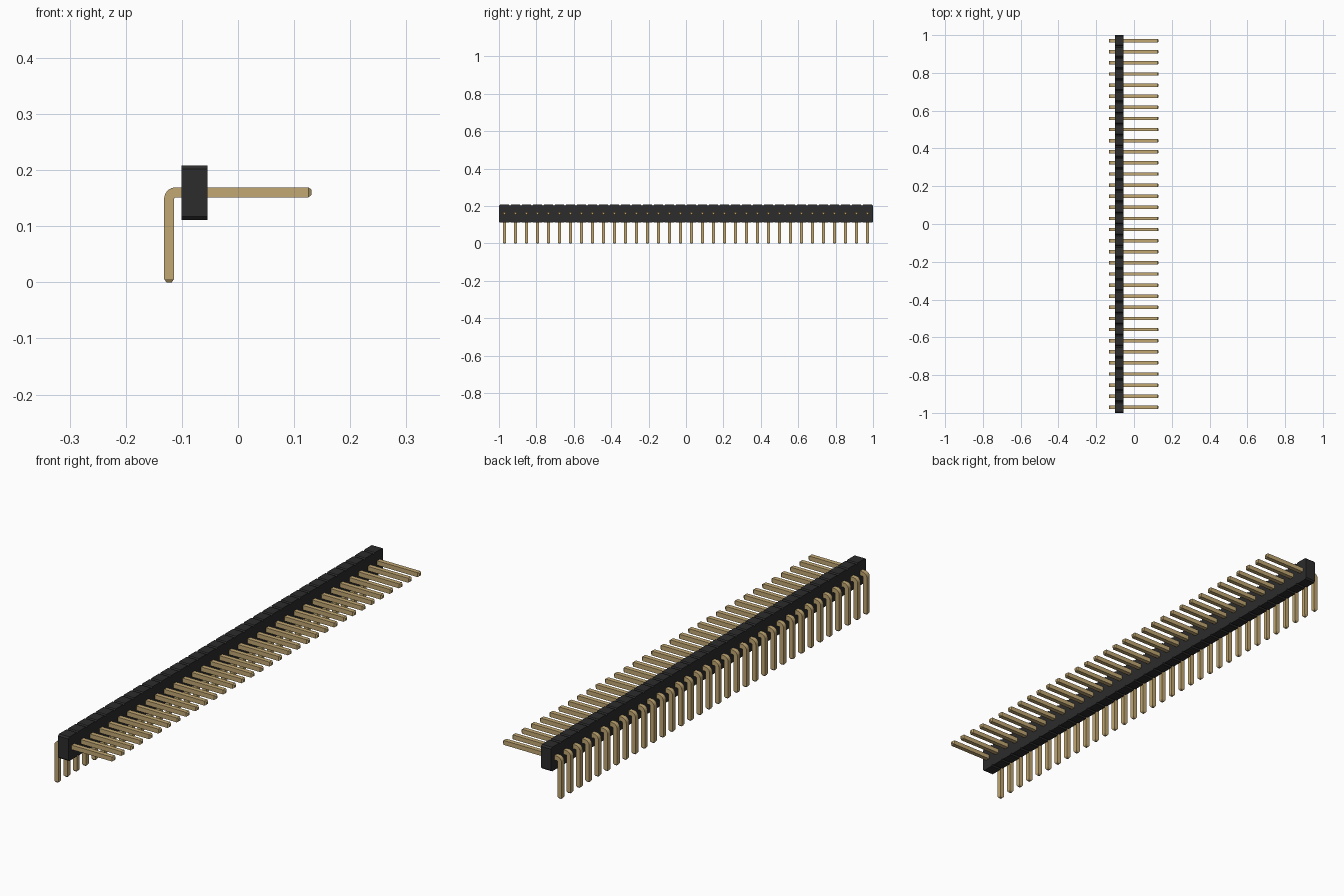
import bpy, bmesh, math
from mathutils import Vector

cube = bpy.data.objects.get("Cube")
if cube:
    bpy.data.objects.remove(cube, do_unlink=True)

COUNT = 34
PITCH = 2 / COUNT
Y0 = -1 + PITCH / 2          # first contact position


def material(name, rgb, rough):
    m = bpy.data.materials.new(name)
    m.use_nodes = True
    m.diffuse_color = (*rgb, 1)
    b = m.node_tree.nodes["Principled BSDF"]
    b.inputs["Base Color"].default_value = (*rgb, 1)
    b.inputs["Roughness"].default_value = rough
    return m


black = material("black plastic", (0.025, 0.025, 0.026), 0.6)
gold = material("gold metal", (0.54, 0.39, 0.17), 0.4)


def loft(name, rings, mat):
    """Skin a list of equal-sized rings, cap both ends, repeat along y."""
    bm = bmesh.new()
    vs = [[bm.verts.new(p) for p in r] for r in rings]
    n = len(vs[0])
    for a, b in zip(vs, vs[1:]):
        for i in range(n):
            j = (i + 1) % n
            bm.faces.new((a[i], a[j], b[j], b[i]))
    bm.faces.new(vs[0])
    bm.faces.new(vs[-1])
    bmesh.ops.recalc_face_normals(bm, faces=bm.faces[:])
    me = bpy.data.meshes.new(name)
    bm.to_mesh(me)
    bm.free()
    me.materials.append(mat)
    ob = bpy.data.objects.new(name, me)
    bpy.context.collection.objects.link(ob)
    ob.location.y = Y0
    arr = ob.modifiers.new("row", 'ARRAY')
    arr.count = COUNT
    arr.use_relative_offset = False
    arr.use_constant_offset = True
    arr.constant_offset_displace = (0, PITCH, 0)
    return ob


# Housing segments: chamfered block profile run through the thickness
h, c, zb, zt = PITCH / 2, 0.006, 0.111, 0.208
profile = [(-h + c, zb), (h - c, zb), (h, zb + c), (h, zt - c),
           (h - c, zt), (-h + c, zt), (-h, zt - c), (-h, zb + c)]
loft("housing", [[(x, y, z) for y, z in profile] for x in (-0.1005, -0.0545)], black)

# Right-angle pins: square section swept down, round the bend and along x
W = 0.0089                   # half width
PX, PZ, R = -0.1228, 0.1605, 0.012


def section(x, z, ang, w):
    """Square ring whose in-plane axis points at the given angle."""
    d = Vector((math.cos(ang), 0, math.sin(ang)))
    p = Vector((x, 0, z))
    return [p + d * (w * a) + Vector((0, w * b, 0))
            for a, b in ((1, 1), (1, -1), (-1, -1), (-1, 1))]


rings = [section(PX, 0, math.pi, W * 0.55), section(PX, 0.006, math.pi, W)]
STEPS = 8
for i in range(STEPS + 1):
    t = math.pi - math.pi / 2 * i / STEPS
    rings.append(section(PX + R + R * math.cos(t), PZ - R + R * math.sin(t), t, W))
rings += [section(0.1255, PZ, math.pi / 2, W),
          section(0.131, PZ, math.pi / 2, W * 0.55)]
pins = loft("pins", rings, gold)

# Smooth the bends only, keeping the square edges sharp
bpy.ops.object.select_all(action='DESELECT')
pins.select_set(True)
bpy.context.view_layer.objects.active = pins
bpy.ops.object.shade_smooth_by_angle(angle=math.radians(20))
